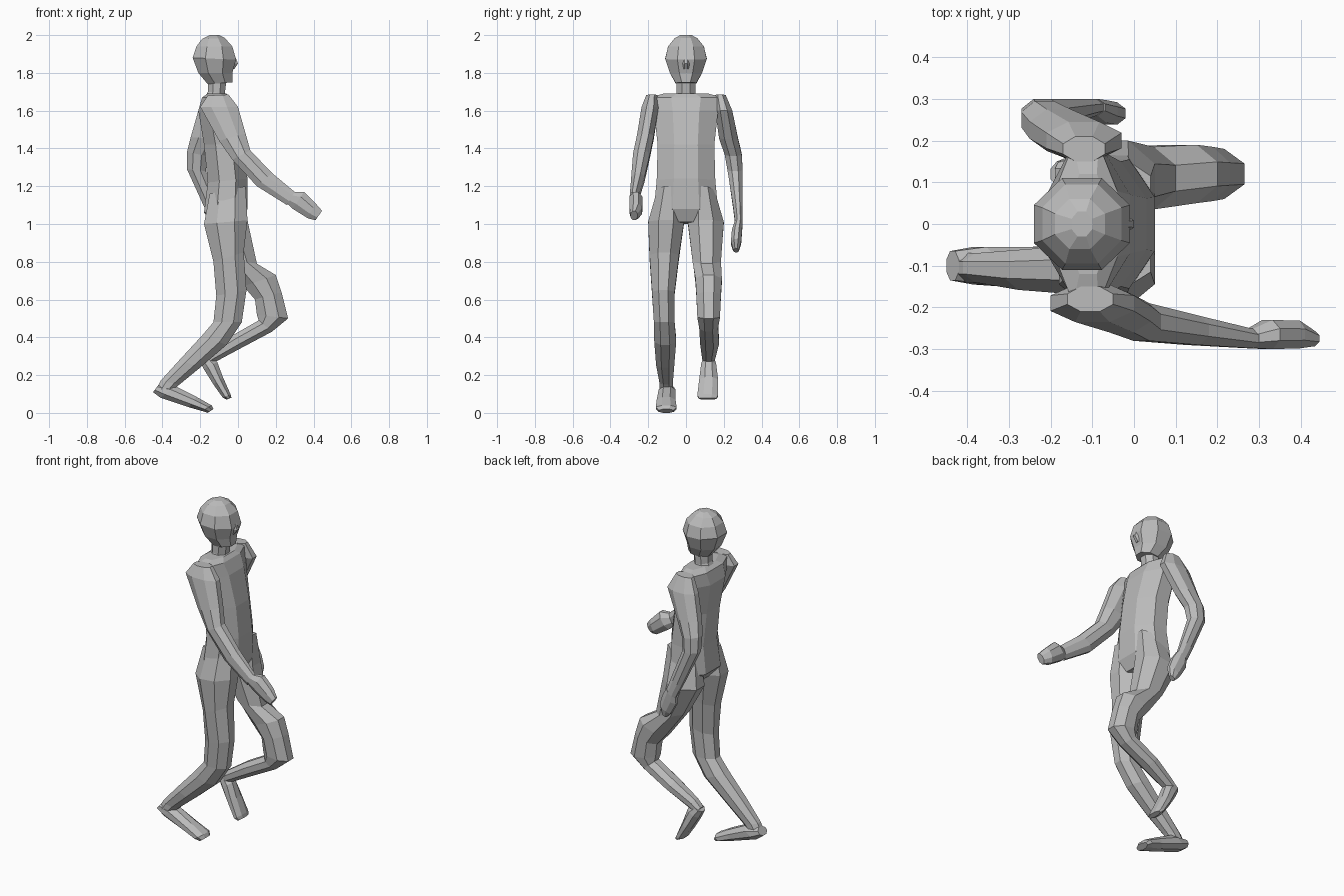
import bpy
import bmesh
import math
from mathutils import Vector

default_cube = bpy.data.objects.get("Cube")
if default_cube:
    bpy.data.objects.remove(default_cube, do_unlink=True)

# One plain grey for the whole figure
grey = bpy.data.materials.new("plain grey")
grey.use_nodes = True
colour = (0.5, 0.5, 0.5, 1.0)
grey.diffuse_color = colour
grey.node_tree.nodes["Principled BSDF"].inputs["Base Color"].default_value = colour

SIDES = 8


def ring_points(front_x, front_z, back_x, back_z, y, half_width):
    """Flat-sided octagon spanning a front point and a back point, in hundredths."""
    front = Vector((front_x, y, front_z)) / 100
    back = Vector((back_x, y, back_z)) / 100
    centre = (front + back) / 2
    reach = (front - back) / 2
    across = Vector((0, half_width / 100, 0))
    stretch = 1 / math.cos(math.pi / SIDES)
    for step in range(SIDES):
        angle = 2 * math.pi * (step + 0.5) / SIDES
        yield centre + stretch * (reach * math.cos(angle) + across * math.sin(angle))


def loft(name, sections):
    """Skin a row of octagonal sections and cap both ends."""
    bm = bmesh.new()
    rings = []
    for section in sections:
        rings.append([bm.verts.new(point) for point in ring_points(*section)])
    for lower, upper in zip(rings, rings[1:]):
        for i in range(SIDES):
            j = (i + 1) % SIDES
            bm.faces.new((lower[i], lower[j], upper[j], upper[i]))
    bm.faces.new(rings[0])
    bm.faces.new(rings[-1])
    bmesh.ops.recalc_face_normals(bm, faces=bm.faces)
    mesh = bpy.data.meshes.new(name)
    bm.to_mesh(mesh)
    bm.free()
    mesh.materials.append(grey)
    part = bpy.data.objects.new(name, mesh)
    bpy.context.collection.objects.link(part)
    return part


# Each section: front x, front z, back x, back z, sideways centre, half width

# Head, nose and neck
loft("head", [
    (-3, 175, -16, 174, 0, 5.5),
    (-3, 180, -21, 180, 0, 8.5),
    (-1, 187, -24, 188, 0, 11),
    (-3, 194, -22, 194, 0, 9.5),
    (-7, 198.5, -19, 198, 0, 6),
    (-10, 200, -15, 200, 0, 3),
])
loft("nose", [
    (-2, 190, -6, 190, 0, 1.5),
    (0, 185, -6, 185, 0, 2),
    (-2, 182, -6, 182, 0, 2),
])
loft("neck", [
    (-5, 165, -18, 166, 0, 6),
    (-7, 169, -16, 170, 0, 5),
    (-6, 177, -16, 177, 0, 5),
])

# Trunk from shoulders to crotch
loft("torso", [
    (-6, 169, -16, 169, 0, 12),
    (-4, 167, -19, 167, 0, 19),
    (-1, 160, -21, 160, 0, 17),
    (3, 142, -18, 142, 0, 15),
    (5, 124, -16, 122, 0, 15.5),
    (5, 108, -18, 106, 0, 17),
    (2, 101, -13, 100, 0, 9),
])

# Arm swung forward
loft("forward_arm", [
    (-5, 168.5, -16, 168, -18, 3),
    (0, 162, -20, 162, -19, 4.5),
    (4, 148, -10, 144, -21.5, 4.5),
    (6.5, 139, -3, 134, -23.5, 4.5),
    (18, 127, 10, 120, -25.5, 3.5),
    (30, 117, 26, 110, -27.5, 2.3),
])
loft("forward_hand", [
    (29, 117, 26, 111, -27.5, 2.2),
    (35, 117, 29, 108, -26.5, 3.5),
    (41, 111, 37, 103, -26.5, 3.3),
    (44.5, 107, 41, 102, -27.5, 1.8),
])

# Arm swung back
loft("trailing_arm", [
    (-7, 168.5, -17, 168, 18, 3),
    (-3, 160, -21, 160, 20, 4.5),
    (-11, 145, -25, 146, 22.5, 5),
    (-16, 136, -27, 138, 25, 4.5),
    (-17, 128, -27, 129, 26, 4),
    (-10, 110, -17, 107, 27.5, 2.5),
    (-7, 102, -13, 99, 28, 2),
])
loft("trailing_hand", [
    (-7, 103, -13, 100, 28, 2),
    (-4, 98, -13, 95, 27, 2.7),
    (-2, 92, -9, 88, 26.5, 2.7),
    (-3, 87, -6, 85, 26.5, 1.5),
])

# Standing leg
loft("standing_leg", [
    (4, 120, -15, 116, -9, 6),
    (5, 102, -18, 100, -10.5, 9.5),
    (3, 85, -13, 80, -11.5, 7.8),
    (4.5, 65, -11.5, 62, -12, 6),
    (2, 48, -13, 48, -11.5, 5.5),
    (-6, 36, -19, 41, -11, 5.8),
    (-20, 24, -31, 28, -11, 4.8),
    (-31, 15, -41, 17, -10.5, 3.5),
    (-35, 11, -43, 13, -10.5, 3.5),
])
loft("standing_foot", [
    (-42, 15, -45, 11, -10, 3.5),
    (-33, 14, -41, 8, -10, 4.5),
    (-22, 8.5, -26, 3, -10.5, 5),
    (-14, 4, -19, 1, -10.5, 5.5),
    (-13, 2, -16, 0, -10.5, 4),
])

# Lifted leg
loft("lifted_leg", [
    (4, 120, -14, 114, 9, 6),
    (5, 102, -17, 99, 10.5, 9.5),
    (10, 79, -8, 82, 11, 7.5),
    (20, 73, 3, 67, 12, 7),
    (23, 64, 9, 60, 12, 6.5),
    (26.5, 50, 10, 52, 12, 6),
    (18, 43, 11, 49, 12, 5),
    (2, 34.5, -3, 41, 12.5, 5),
    (-12, 27, -15, 33, 12, 3.5),
    (-16, 25, -19, 29, 12, 3),
])
loft("lifted_foot", [
    (-15, 30, -20, 27, 12, 3),
    (-11, 27, -18, 23, 12, 4),
    (-8, 19, -13, 15, 12, 5),
    (-4, 10, -8, 8, 11.5, 5.5),
    (-3.5, 8, -6, 7, 11.5, 4.5),
])
